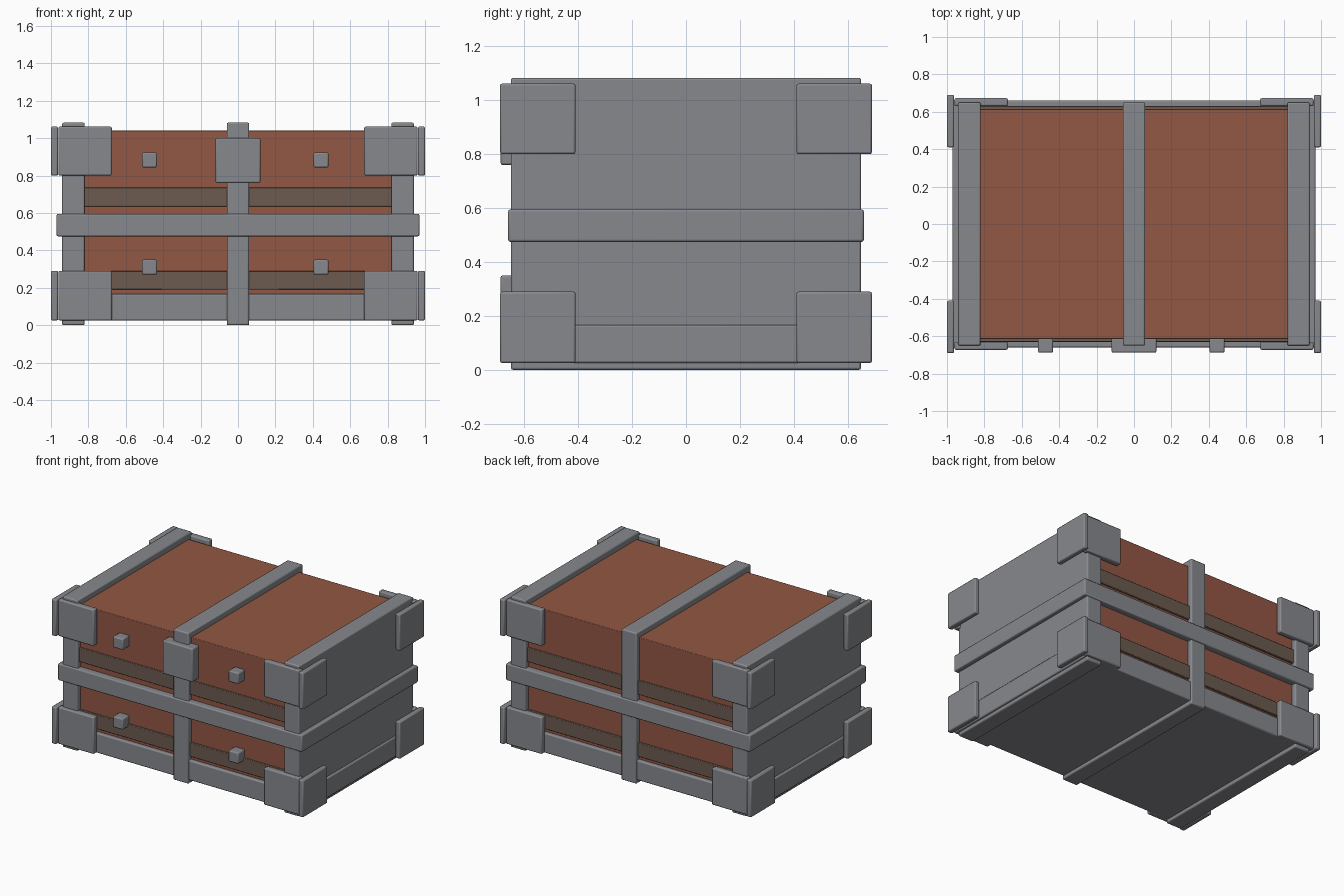
import bpy

if "Cube" in bpy.data.objects:
    bpy.data.objects.remove(bpy.data.objects["Cube"])


def material(name, rgb):
    m = bpy.data.materials.new(name)
    m.diffuse_color = (*rgb, 1)
    m.use_nodes = True
    m.node_tree.nodes["Principled BSDF"].inputs["Base Color"].default_value = m.diffuse_color
    return m


LEATHER = material("red_brown_leather", (0.29, 0.095, 0.056))
METAL = material("grey_metal", (0.245, 0.25, 0.27))
WOOD = material("dark_wood", (0.15, 0.105, 0.08))


def box(name, x, y, z, mat, bevel=0.008):
    """Bevelled box given as (min, max) pairs."""
    bpy.ops.mesh.primitive_cube_add(size=1, location=[sum(p) / 2 for p in (x, y, z)])
    o = bpy.context.object
    o.name = name
    o.scale = [p[1] - p[0] for p in (x, y, z)]
    bpy.ops.object.transform_apply(location=False, rotation=False, scale=True)
    o.data.materials.append(mat)
    if bevel:
        b = o.modifiers.new("bevel", "BEVEL")
        b.width = bevel
        b.segments = 2
        bpy.ops.object.shade_smooth_by_angle()
    return o


def span(a, b, s):
    """Range a..b, mirrored when s is -1."""
    return tuple(sorted((a * s, b * s)))


# Trunk body and its dark slats
box("trunk_body", (-0.9, 0.9), (-0.615, 0.615), (0.03, 1.04), LEATHER, 0.004)
for i, z in enumerate([(0.19, 0.29), (0.635, 0.735)]):
    box(f"slat_{i}", (-0.89, 0.89), (-0.63, 0.63), z, WOOD, 0.004)

# Metal end caps and centre strap wrap the whole height
for s in (-1, 1):
    box("end_cap", span(0.82, 0.94, s), (-0.65, 0.65), (0.0, 1.083), METAL)
box("centre_strap", (-0.06, 0.06), (-0.65, 0.65), (0.0, 1.083), METAL)

# Horizontal bands
box("base_band", (-0.955, 0.955), (-0.642, 0.642), (0.025, 0.167), METAL)
box("middle_band", (-0.97, 0.97), (-0.66, 0.66), (0.475, 0.595), METAL)

# Corner plates on the long sides and on the ends
for sx in (-1, 1):
    for sy in (-1, 1):
        for z in ((0.025, 0.29), (0.80, 1.062)):
            box("corner_face_plate", span(0.675, 0.96, sx), span(0.63, 0.673, sy), z, METAL)
            box("corner_end_plate", span(0.962, 1.0, sx), span(0.41, 0.69, sy), z, METAL)

# Front lock and square studs
box("lock_plate", (-0.12, 0.12), (-0.688, -0.61), (0.76, 1.0), METAL)
for x in (-0.473, 0.444):
    for z in (0.31, 0.883):
        box("stud", (x - 0.04, x + 0.04), (-0.688, -0.61), (z - 0.04, z + 0.04), METAL)
